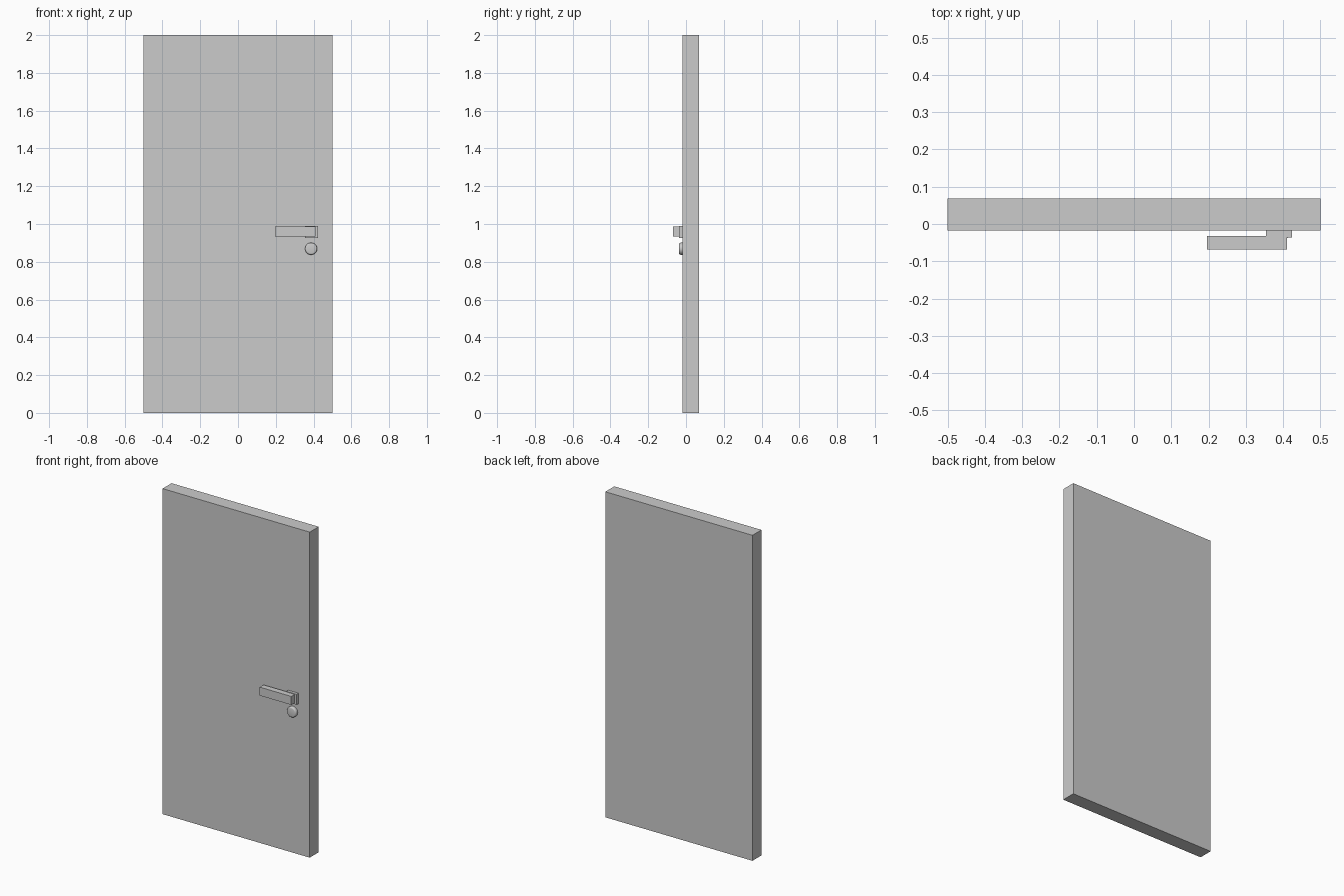
import bpy, bmesh, math
from mathutils import Matrix

if "Cube" in bpy.data.objects:
    bpy.data.objects.remove(bpy.data.objects["Cube"])


def box(name, x, y, z):
    """Box spanning the given (min, max) ranges."""
    bm = bmesh.new()
    bmesh.ops.create_cube(bm, size=1)
    for v in bm.verts:
        v.co = [r[0] + (c + 0.5) * (r[1] - r[0]) for c, r in zip(v.co, (x, y, z))]
    return finish(name, bm)


def finish(name, bm):
    mesh = bpy.data.meshes.new(name)
    bm.to_mesh(mesh)
    bm.free()
    obj = bpy.data.objects.new(name, mesh)
    bpy.context.collection.objects.link(obj)
    return obj


# Door slab
box("door_panel", (-0.5, 0.5), (-0.018, 0.069), (0, 2))

# Mounting plate and lever
box("handle_plate", (0.354, 0.424), (-0.036, -0.018), (0.926, 0.99))
box("handle_lever", (0.196, 0.41), (-0.069, -0.032), (0.934, 0.986))

# Round lock with a rounded front rim, turned to face -y
bm = bmesh.new()
bmesh.ops.create_cone(bm, cap_ends=True, segments=32, radius1=0.032,
                      radius2=0.032, depth=0.02)
rim = [e for e in bm.edges if all(v.co.z > 0 for v in e.verts)]
bmesh.ops.bevel(bm, geom=rim, offset=0.008, segments=3, profile=0.5, affect='EDGES')
bmesh.ops.rotate(bm, verts=bm.verts, matrix=Matrix.Rotation(math.pi / 2, 3, 'X'))
bmesh.ops.translate(bm, verts=bm.verts, vec=(0.387, -0.027, 0.869))
lock = finish("lock_cylinder", bm)
bpy.context.view_layer.objects.active = lock
lock.select_set(True)
bpy.ops.object.shade_smooth_by_angle(angle=math.radians(35))
